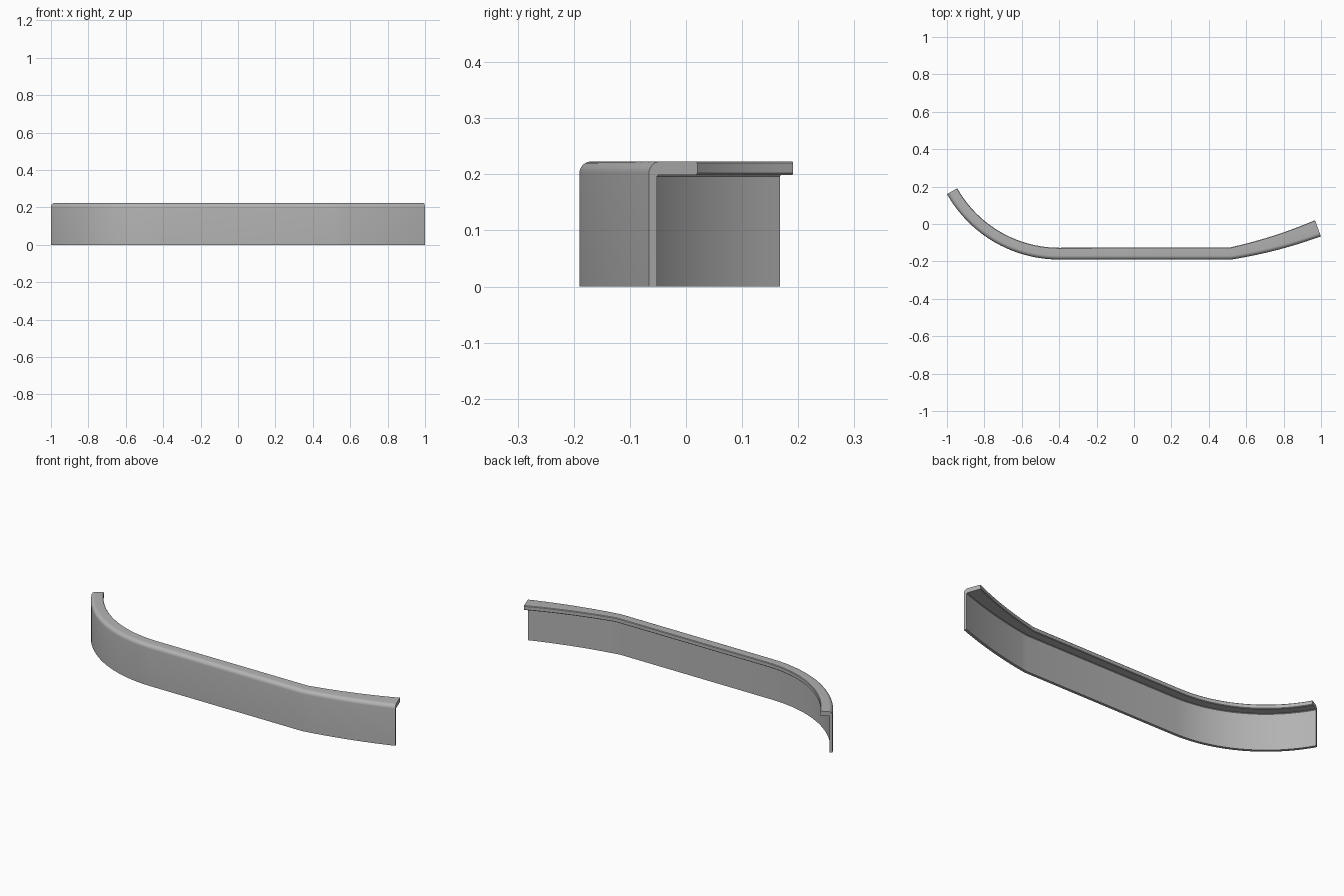
import bpy, bmesh
from math import sin, cos, pi, radians, asin

cube = bpy.data.objects.get("Cube")
if cube:
    bpy.data.objects.remove(cube, do_unlink=True)

FRONT = -0.19               # y of the straight front face
TOP, UNDER = 0.223, 0.199   # top and underside of the ledge
WALL, LEDGE = 0.015, 0.065  # wall thickness and ledge depth
ROUND, EASE = 0.021, 0.003  # front rounding and small eased edges


def sweep_stations():
    """Stations along the outer face: x, y, heading, ledge depth."""
    stations = []
    # Tight curve at the -x end, tangent to the straight run
    start_x, end_y, steps = -0.4, 0.16, 20
    run, rise = 1 + start_x, end_y - FRONT
    radius = (run ** 2 + rise ** 2) / (2 * rise)
    sweep = asin(run / radius)
    for i in range(steps + 1):
        a = sweep * (1 - i / steps)
        stations.append((start_x - radius * sin(a),
                         FRONT + radius * (1 - cos(a)), -a, LEDGE - 0.002))
    # Gentle curve at the +x end, with a slight kink and a widening ledge
    x, y, steps = 0.52, FRONT, 12
    length = (1 - x) / cos(radians(14.5))
    for i in range(steps + 1):
        t = i / steps
        heading = radians(9 + 11 * t)
        stations.append((x, y, heading if i else radians(4.5),
                         LEDGE + 0.027 * t))
        mid = radians(9 + 11 * (t + 0.5 / steps))
        x += length / steps * cos(mid)
        y += length / steps * sin(mid)
    return stations


def section(depth):
    """Angle-shaped cross-section: (distance inwards, height)."""
    pts = [(WALL, 0), (0, 0)]
    for i in range(7):
        a = pi / 2 * i / 6
        pts.append((ROUND * (1 - cos(a)), TOP - ROUND * (1 - sin(a))))
    pts += [(depth - EASE, TOP), (depth, TOP - EASE),
            (depth, UNDER + EASE), (depth - EASE, UNDER),
            (WALL + EASE, UNDER), (WALL, UNDER - EASE)]
    return pts


# Sweep the section along the curve and cap both ends
bm = bmesh.new()
rings = []
for x, y, heading, depth in sweep_stations():
    rings.append([bm.verts.new((x - sin(heading) * d, y + cos(heading) * d, z))
                  for d, z in section(depth)])
for a, b in zip(rings, rings[1:]):
    for i in range(len(a)):
        j = (i + 1) % len(a)
        bm.faces.new((a[i], a[j], b[j], b[i]))
bm.faces.new(rings[0])
bm.faces.new(rings[-1][::-1])
bmesh.ops.recalc_face_normals(bm, faces=bm.faces[:])

mesh = bpy.data.meshes.new("curved_panel")
bm.to_mesh(mesh)
bm.free()
panel = bpy.data.objects.new("curved_panel", mesh)
bpy.context.collection.objects.link(panel)

# Plain grey finish
grey = bpy.data.materials.new("grey")
grey.use_nodes = True
colour = (0.45, 0.45, 0.45, 1)
grey.diffuse_color = colour
grey.node_tree.nodes["Principled BSDF"].inputs["Base Color"].default_value = colour
mesh.materials.append(grey)

# Smooth curves with crisp edges
bpy.ops.object.select_all(action='DESELECT')
panel.select_set(True)
bpy.context.view_layer.objects.active = panel
bpy.ops.object.shade_smooth_by_angle(angle=radians(30))
